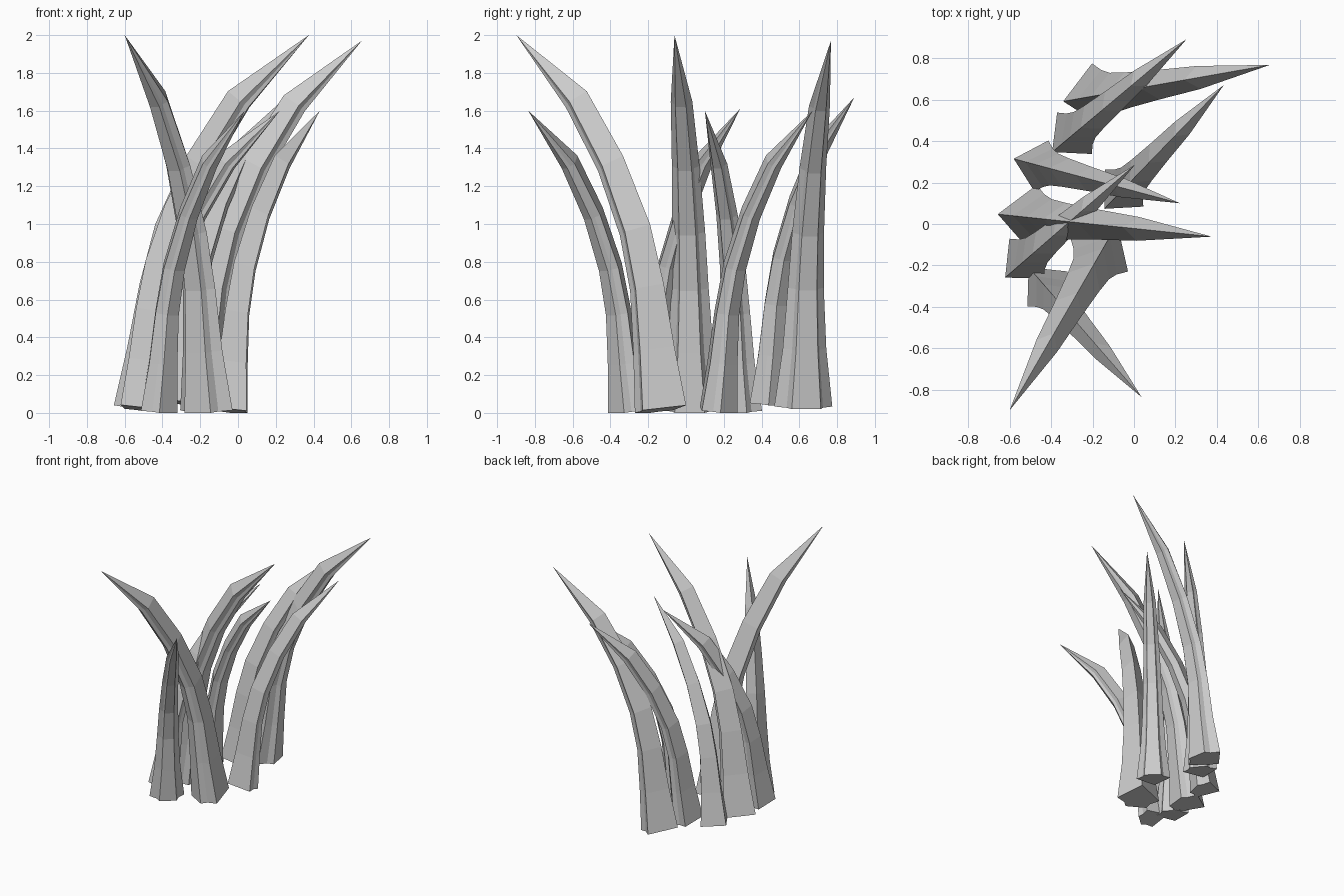
import bpy, bmesh
from math import sin, cos, radians
from mathutils import Matrix, Vector

if "Cube" in bpy.data.objects:
    bpy.data.objects.remove(bpy.data.objects["Cube"])

# Blade cross-section (forward, sideways): keel, wings, notches, blunt front
SECTION = [(-.17, 0), (.005, -.16), (.052, -.10), (.10, -.08),
           (.10, .08), (.052, .10), (.005, .16)]

# Rings: forward, height, forward tilt, depth scale, width scale
RINGS = [(.00, .015, .15, 1, 1),
         (.04, .33, .16, .81, .75),
         (.08, .66, .22, .67, .62),
         (.152, .96, .36, .63, .55),
         (.30, 1.31, .55, .57, .46),
         (.51, 1.65, .65, .52, .36)]
TIP = (.87, 0, 2.0)

# Each blade: base x, y, z, heading in degrees, size
BLADES = [(-.18, .62, .02, 10, .975),
          (-.29, .435, .04, 40, .815),
          (-.05, .17, 0, 46, .80),
          (-.45, .28, 0, -15, .80),
          (-.52, -.17, .01, 41, .80),
          (-.49, .03, 0, -6, 1.0),
          (-.165, -.145, 0, 240, 1.0),
          (-.42, -.31, 0, -49, .80)]


def make_blade(name, x, y, z, heading, size):
    bm = bmesh.new()
    rings = []
    for u, h, tilt, depth, width in RINGS:
        rings.append([bm.verts.new((u + a * depth * cos(tilt), b * width,
                                    h - a * depth * sin(tilt)))
                      for a, b in SECTION])
    n = len(SECTION)
    # side strips between rings
    for lo, hi in zip(rings, rings[1:]):
        for i in range(n):
            j = (i + 1) % n
            bm.faces.new((lo[i], lo[j], hi[j], hi[i]))
    # pointed tip and closed base
    tip = bm.verts.new(TIP)
    for i in range(n):
        bm.faces.new((rings[-1][i], rings[-1][(i + 1) % n], tip))
    bm.faces.new(rings[0][::-1])
    bmesh.ops.recalc_face_normals(bm, faces=bm.faces)
    bm.transform(Matrix.Translation(Vector((x, y, z)))
                 @ Matrix.Rotation(radians(heading), 4, 'Z')
                 @ Matrix.Scale(size, 4))
    mesh = bpy.data.meshes.new(name)
    bm.to_mesh(mesh)
    bm.free()
    bpy.context.collection.objects.link(bpy.data.objects.new(name, mesh))


# Clump of curved grass blades
for k, blade in enumerate(BLADES, 1):
    make_blade(f"grass_blade_{k}", *blade)
